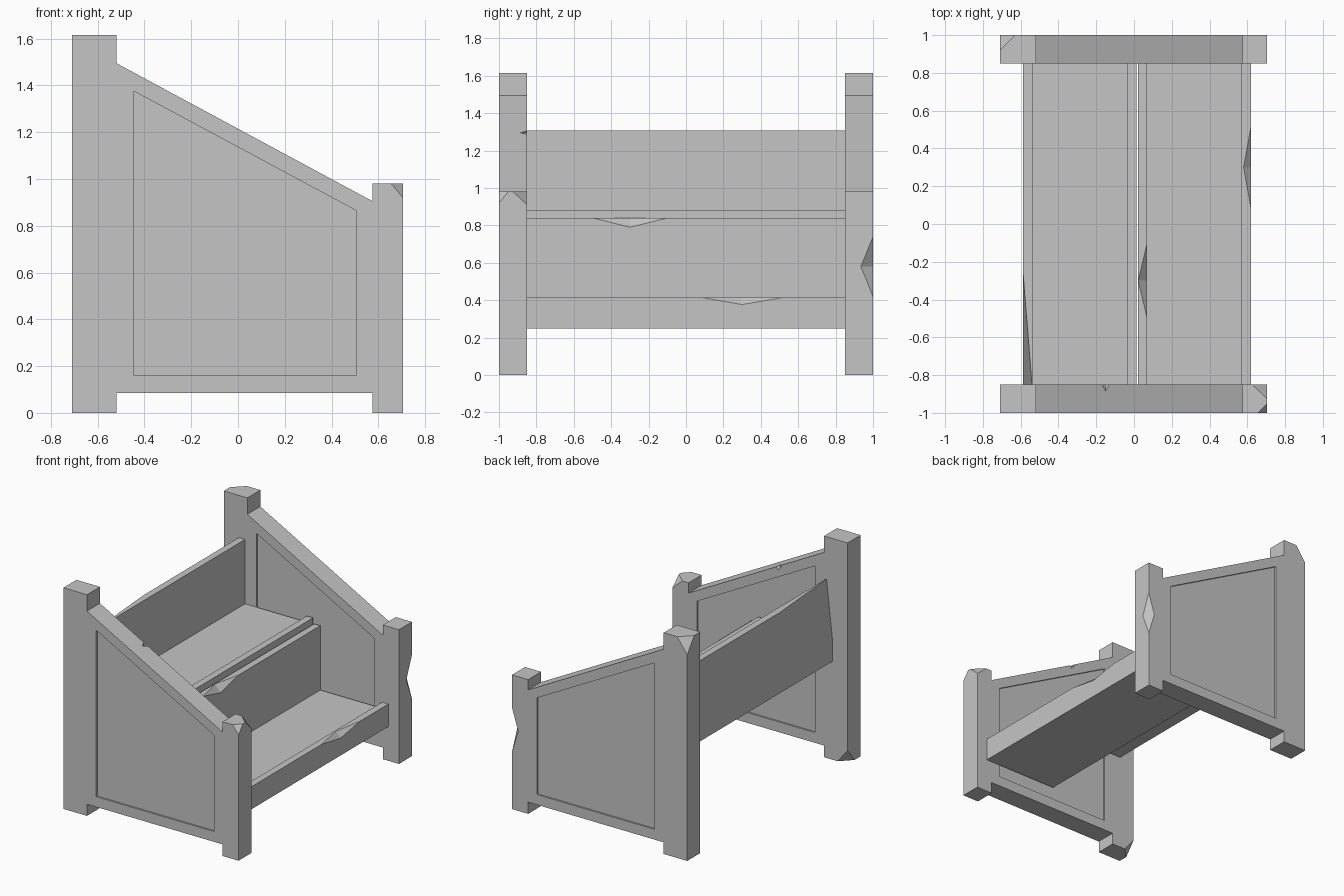
import bpy
import bmesh
from mathutils import Vector

cube = bpy.data.objects.get("Cube")
if cube:
    bpy.data.objects.remove(cube, do_unlink=True)

# Single plain stone-like grey
grey = bpy.data.materials.new("plain_grey")
grey.use_nodes = True
COLOUR = (0.56, 0.56, 0.56, 1)
grey.diffuse_color = COLOUR
grey.node_tree.nodes["Principled BSDF"].inputs["Base Color"].default_value = COLOUR


def finish(name, bm):
    bmesh.ops.recalc_face_normals(bm, faces=bm.faces)
    mesh = bpy.data.meshes.new(name)
    bm.to_mesh(mesh)
    bm.free()
    mesh.materials.append(grey)
    obj = bpy.data.objects.new(name, mesh)
    bpy.context.collection.objects.link(obj)
    return obj


def extrude_profile(name, profile, y0, y1):
    """Extrude an x-z outline along y."""
    bm = bmesh.new()
    face = bm.faces.new([bm.verts.new((x, y0, z)) for x, z in profile])
    geom = bmesh.ops.extrude_face_region(bm, geom=[face])["geom"]
    verts = [g for g in geom if isinstance(g, bmesh.types.BMVert)]
    bmesh.ops.translate(bm, verts=verts, vec=(0, y1 - y0, 0))
    return finish(name, bm)


def chip(centre, radii):
    """Eight-sided cutter that knocks a flat chip off an edge or corner."""
    bm = bmesh.new()
    for axis in range(3):
        for sign in (1, -1):
            p = Vector(centre)
            p[axis] += sign * radii[axis]
            bm.verts.new(p)
    bmesh.ops.convex_hull(bm, input=bm.verts)
    return finish("chip_cutter", bm)


def carve(obj, cutters):
    """Subtract the cutters, bake the result and discard the cutters."""
    for cutter in cutters:
        cutter.hide_render = True
        mod = obj.modifiers.new("carve", "BOOLEAN")
        mod.operation = "DIFFERENCE"
        mod.solver = "EXACT"
        mod.object = cutter
    bpy.context.view_layer.update()
    graph = bpy.context.evaluated_depsgraph_get()
    baked = bpy.data.meshes.new_from_object(obj.evaluated_get(graph))
    obj.modifiers.clear()
    obj.data = baked
    for cutter in cutters:
        bpy.data.objects.remove(cutter, do_unlink=True)


# Side frames: tall back post, short front post and sloped panel in one outline
FRAME = [(-.71, 0), (-.52, 0), (-.52, .085), (.575, .085), (.575, 0), (.705, 0),
         (.705, .98), (.575, .98), (.575, .905), (-.52, 1.495),
         (-.52, 1.615), (-.71, 1.615)]
RECESS = [(-.445, .16), (.505, .16), (.505, .865), (-.445, 1.375)]
INNER, OUTER, DEPTH = .85, 1.0, .012

# Worn corners and edges on each frame
CHIPS = {
    -1: [((.705, -.85, .98), (.08, .075, .07)),
         ((.705, -1, .98), (.05, .05, .06)),
         ((-.15, -.85, 1.296), (.025, .035, .03)),
         ((-.71, -.85, 0), (.08, .08, .1))],
    1: [((-.71, 1, 1.615), (.08, .08, .11)),
        ((.705, 1, .58), (.05, .065, .16))],
}

for side, name in ((-1, "right_side_frame"), (1, "left_side_frame")):
    frame = extrude_profile(name, FRAME, side * INNER, side * OUTER)
    cutters = [extrude_profile("recess_cutter", RECESS, side * (y - DEPTH), side * (y + DEPTH))
               for y in (INNER, OUTER)]
    cutters += [chip(*c) for c in CHIPS[side]]
    carve(frame, cutters)

# Two stepped troughs sharing the same section: front lip, floor, tall back
TROUGH = [(.62, .25), (.62, .415), (.57, .415), (.57, .37),
          (.07, .37), (.07, .84), (.02, .84), (.02, .25)]
STEP_X, STEP_Z = -.608, .467

lower = extrude_profile("lower_trough", TROUGH, -INNER, INNER)
carve(lower, [chip((.07, -.3, .84), (.048, .2, .05)),
              chip((.62, .3, .415), (.04, .22, .038))])

upper = extrude_profile("upper_trough", [(x + STEP_X, z + STEP_Z) for x, z in TROUGH],
                        -INNER, INNER)
carve(upper, [chip((.02 + STEP_X, -INNER, .84 + STEP_Z), (.048, .6, .43))])
